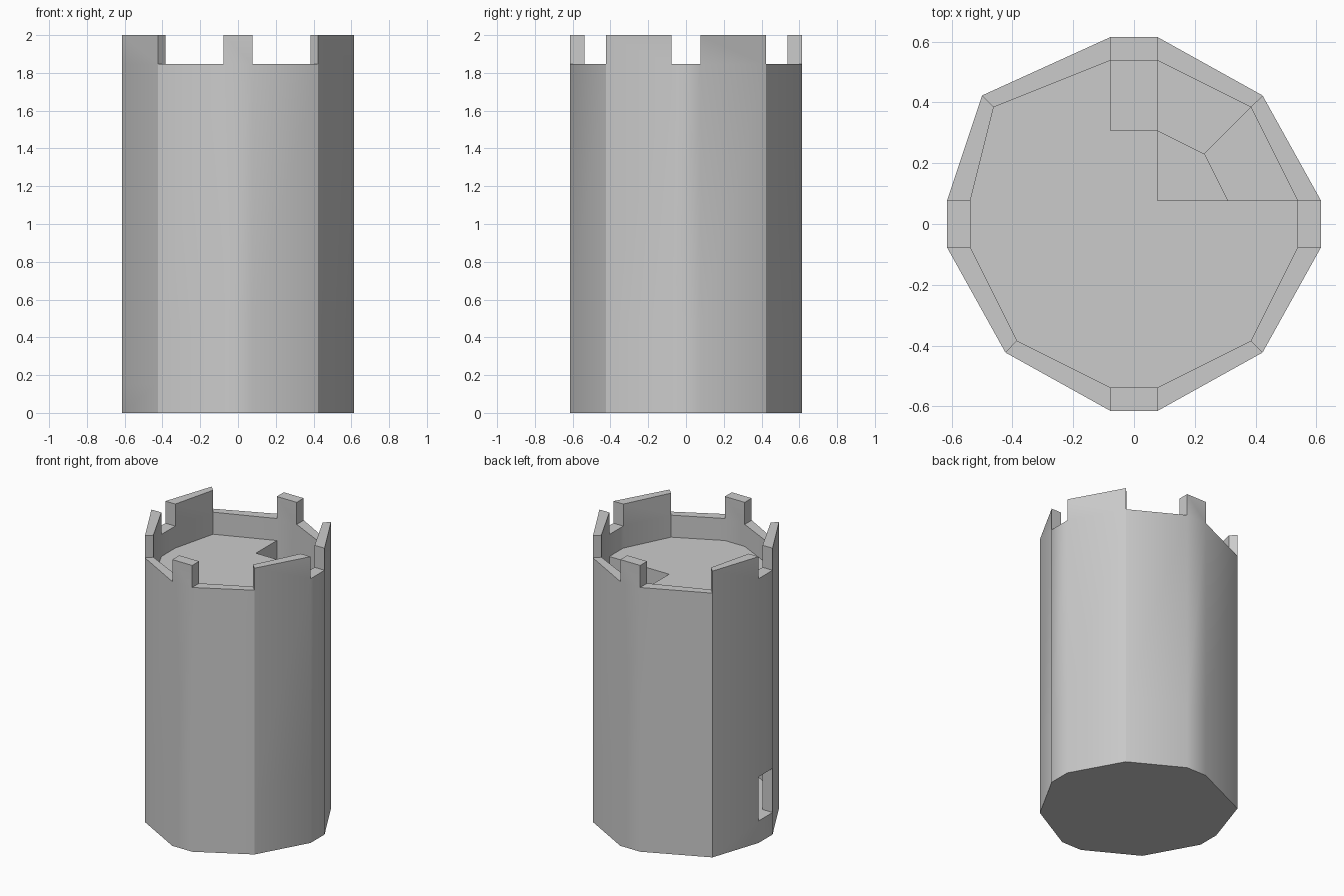
import bpy, bmesh, math
from mathutils import Vector

cube = bpy.data.objects.get("Cube")
if cube:
    bpy.data.objects.remove(cube, do_unlink=True)

U = 1 / 13            # one masonry unit; the tower is 26 units tall
FLOOR, BASE = 22, 2   # roof floor and ground floor heights
DOOR = 9              # wall segment holding the doorway

stone = bpy.data.materials.new("grey_stone")
stone.use_nodes = True
stone.diffuse_color = (0.6, 0.6, 0.6, 1)
stone.node_tree.nodes["Principled BSDF"].inputs["Base Color"].default_value = (0.6, 0.6, 0.6, 1)


def ring(flat, corner, back_right=None):
    """Twelve-point outline: four short flats joined by four corner points."""
    f, c = flat, corner
    b = back_right or (-c, c)
    return [(-1, -f), (1, -f), (c, -c), (f, -1), (f, 1), (c, c),
            (1, f), (-1, f), b, (-f, 1), (-f, -1), (-c, -c)]


OUTER = ring(8, 5.5, (-6.5, 5.5))
INNER = ring(7, 5, (-6, 5))
CORE = ring(4, 3)


def finish(name, bm, smooth=False):
    bmesh.ops.recalc_face_normals(bm, faces=bm.faces)
    bmesh.ops.scale(bm, vec=(U, U, U), verts=bm.verts)
    mesh = bpy.data.meshes.new(name)
    bm.to_mesh(mesh)
    bm.free()
    mesh.materials.append(stone)
    obj = bpy.data.objects.new(name, mesh)
    bpy.context.collection.objects.link(obj)
    if smooth:
        bpy.ops.object.select_all(action='DESELECT')
        bpy.context.view_layer.objects.active = obj
        obj.select_set(True)
        bpy.ops.object.shade_smooth_by_angle(angle=math.radians(30))
    return obj


def add_prism(bm, outline, z0, z1):
    low = [bm.verts.new((x, y, z0)) for x, y in outline]
    high = [bm.verts.new((x, y, z1)) for x, y in outline]
    bm.faces.new(low)
    bm.faces.new(high)
    for i in range(len(outline)):
        j = (i + 1) % len(outline)
        bm.faces.new((low[i], low[j], high[j], high[i]))


# Outer wall with a doorway and battlements
bm = bmesh.new()
levels = (0, BASE, 6, 24)
out = [[bm.verts.new((x, y, z)) for x, y in OUTER] for z in levels]
inn = [[bm.verts.new((x, y, z)) for x, y in INNER] for z in levels]
rim = []
for i in range(12):
    j = (i + 1) % 12
    for k in range(3):
        if i == DOOR and k == 1:
            # Door jambs, sill and lintel
            a, b, c, d = [(r[k][n], r[k + 1][n]) for r, n in
                          ((out, i), (out, j), (inn, j), (inn, i))]
            bm.faces.new((a[0], a[1], d[1], d[0]))
            bm.faces.new((b[0], b[1], c[1], c[0]))
            for n in (0, 1):
                bm.faces.new((a[n], b[n], c[n], d[n]))
            continue
        for r in (out, inn):
            bm.faces.new((r[k][i], r[k][j], r[k + 1][j], r[k + 1][i]))
    bm.faces.new((out[0][i], out[0][j], inn[0][j], inn[0][i]))
    rim.append(bm.faces.new((out[3][i], out[3][j], inn[3][j], inn[3][i])))
# Every other wall segment rises into a merlon
for face in rim[::2]:
    top = bmesh.ops.extrude_discrete_faces(bm, faces=[face])["faces"][0]
    bmesh.ops.translate(bm, vec=Vector((0, 0, 2)), verts=top.verts)
finish("tower_wall", bm, smooth=True)

# Ground floor slab
bm = bmesh.new()
add_prism(bm, INNER, 0, BASE)
finish("ground_floor", bm)

# Roof floor with the stairwell opening
bm = bmesh.new()
outline = INNER[7:] + INNER[:5] + [(1, 1), (1, 4), (-1, 4)]
add_prism(bm, outline, FLOOR - 2, FLOOR)
finish("roof_floor", bm)

# Central stair column
bm = bmesh.new()
add_prism(bm, CORE, BASE, FLOOR - 2)
finish("stair_column", bm)

# Spiral stairs from the doorway up to the roof opening
bm = bmesh.new()
rise = (FLOOR - BASE) / 18
for k in range(1, 18):
    i = (DOOR - k) % 12
    j = (i + 1) % 12
    z = BASE + k * rise
    add_prism(bm, [INNER[i], INNER[j], CORE[j], CORE[i]], max(BASE, z - 2 * rise), z)
finish("spiral_stairs", bm)
